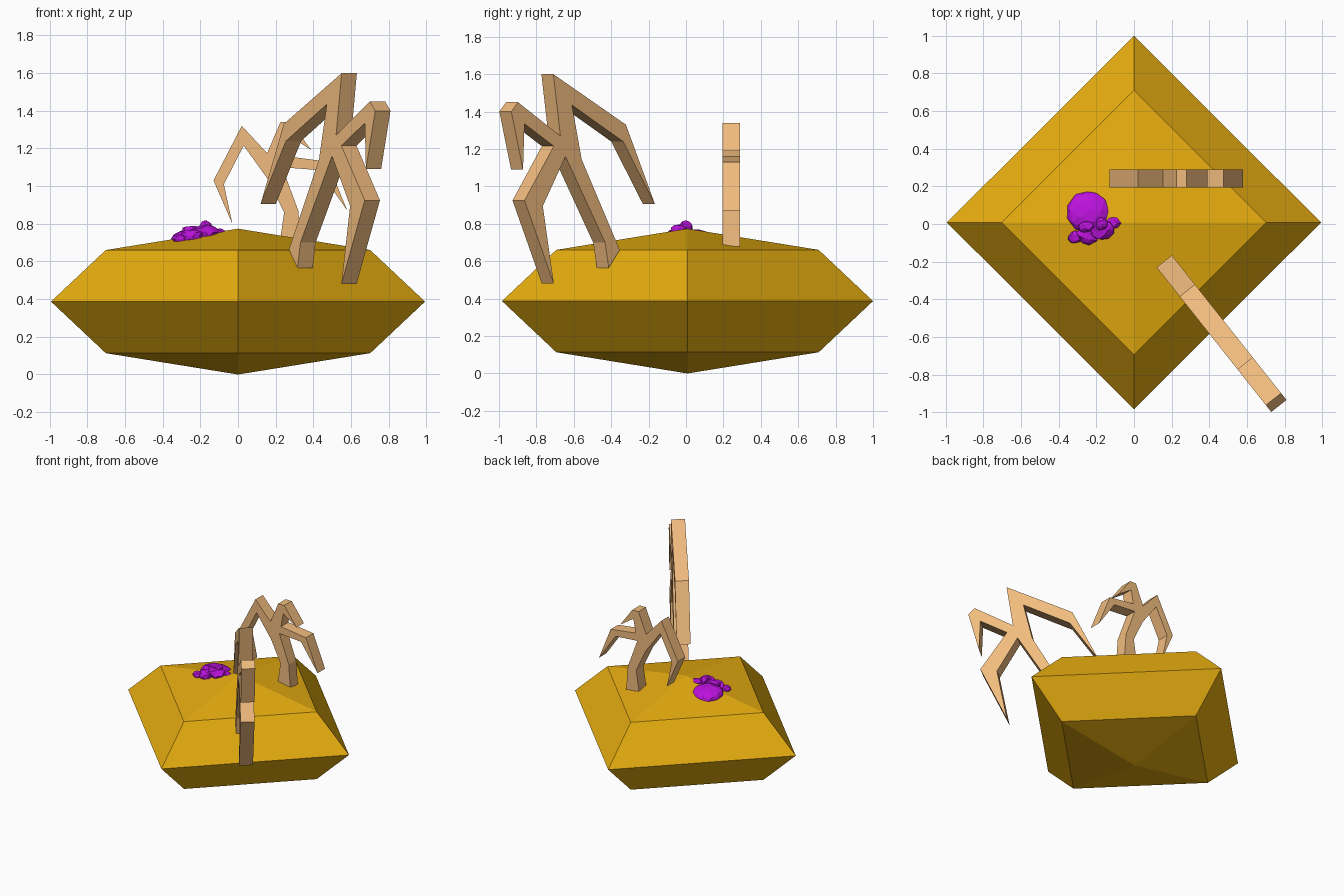
import bpy, bmesh, math, random
from mathutils import Vector, Matrix

if "Cube" in bpy.data.objects:
    bpy.data.objects.remove(bpy.data.objects["Cube"])

random.seed(4)


def material(name, rgb):
    m = bpy.data.materials.new(name)
    m.diffuse_color = (*rgb, 1)
    m.use_nodes = True
    m.node_tree.nodes["Principled BSDF"].inputs["Base Color"].default_value = m.diffuse_color
    return m


GOLD = material("gold", (0.80, 0.42, 0.005))
TAN = material("tan", (0.88, 0.50, 0.21))
PURPLE = material("purple", (0.50, 0.006, 0.72))


def to_object(bm, name, mat):
    bmesh.ops.recalc_face_normals(bm, faces=bm.faces)
    mesh = bpy.data.meshes.new(name)
    bm.to_mesh(mesh)
    bm.free()
    mesh.materials.append(mat)
    obj = bpy.data.objects.new(name, mesh)
    bpy.context.collection.objects.link(obj)
    return obj


def branch(name, outline, thickness, origin, angle):
    """Flat outline in x-z, extruded along local y and turned about z."""
    bm = bmesh.new()
    face = bm.faces.new([bm.verts.new((x, 0, z)) for x, z in outline])
    out = bmesh.ops.extrude_face_region(bm, geom=[face])
    moved = [g for g in out["geom"] if isinstance(g, bmesh.types.BMVert)]
    bmesh.ops.translate(bm, verts=moved, vec=(0, thickness, 0))
    obj = to_object(bm, name, TAN)
    obj.location = (*origin, 0)
    obj.rotation_euler.z = math.radians(angle)
    return obj


# Island base: four-sided squashed ball
bm = bmesh.new()
bmesh.ops.create_uvsphere(bm, u_segments=4, v_segments=4, radius=1)
bmesh.ops.transform(bm, verts=bm.verts,
                    matrix=Matrix.Translation((0, 0.008, 0.387)) @ Matrix.Diagonal((0.993, 0.992, 0.387, 1)))
to_object(bm, "island_base", GOLD)

# Large bare tree at the front right corner
branch("large_tree", [
    (0.693, 1.60), (0.198, 1.33), (0.0, 0.905), (0.217, 1.24), (0.566, 1.435),   # long arm
    (0.50, 1.145), (0.24, 0.66), (0.315, 0.565), (0.34, 0.70), (0.61, 1.16),     # trunk
    (0.765, 0.895), (0.69, 0.48), (0.89, 0.925), (0.69, 1.215),                  # low arm
    (0.89, 1.335), (0.90, 1.09), (0.98, 1.40), (0.934, 1.45), (0.645, 1.27),     # short arm
], 0.103, (0.12, -0.23), -51.6)

# Small bare tree at the back
branch("small_tree", [
    (0.02, 1.32), (-0.13, 1.03), (-0.03, 0.80), (-0.075, 1.01), (0.03, 1.215),   # long arm
    (0.16, 1.035), (0.245, 0.86), (0.22, 0.69), (0.335, 0.68), (0.32, 0.87), (0.235, 1.10),  # trunk
    (0.43, 1.085), (0.58, 0.87), (0.475, 1.13), (0.25, 1.16),                    # low arm
    (0.27, 1.27), (0.39, 1.19), (0.28, 1.34), (0.225, 1.34), (0.155, 1.175),     # short arm
], 0.095, (0, 0.195), 0)


def lump(bm, center, size, jitter, subdiv, tilt=0):
    out = bmesh.ops.create_icosphere(bm, subdivisions=subdiv, radius=1)
    for v in out["verts"]:
        v.co *= 1 + random.uniform(-jitter, jitter)
    mat = (Matrix.Translation(center) @ Matrix.Rotation(tilt, 4, 'X')
           @ Matrix.Diagonal((*size, 1)))
    bmesh.ops.transform(bm, verts=out["verts"], matrix=mat)


# Purple rock: smooth faceted dome behind a row of rough lumps
bm = bmesh.new()
lump(bm, Vector((-0.24, 0.065, 0.715)), (0.12, 0.115, 0.055), 0.03, 2, -0.15)
to_object(bm, "rock_dome", PURPLE)

bm = bmesh.new()
for x, y, z, sx, sy, sz in [
    (-0.31, -0.07, 0.72, 0.040, 0.035, 0.025),
    (-0.24, -0.06, 0.735, 0.060, 0.050, 0.040),
    (-0.17, -0.03, 0.755, 0.060, 0.055, 0.040),
    (-0.11, 0.005, 0.755, 0.040, 0.030, 0.020),
    (-0.17, 0.00, 0.785, 0.035, 0.035, 0.030),
    (-0.25, -0.015, 0.765, 0.045, 0.030, 0.025),
]:
    lump(bm, Vector((x, y, z)), (sx, sy, sz), 0.16, 2)
to_object(bm, "rock_rubble", PURPLE)
